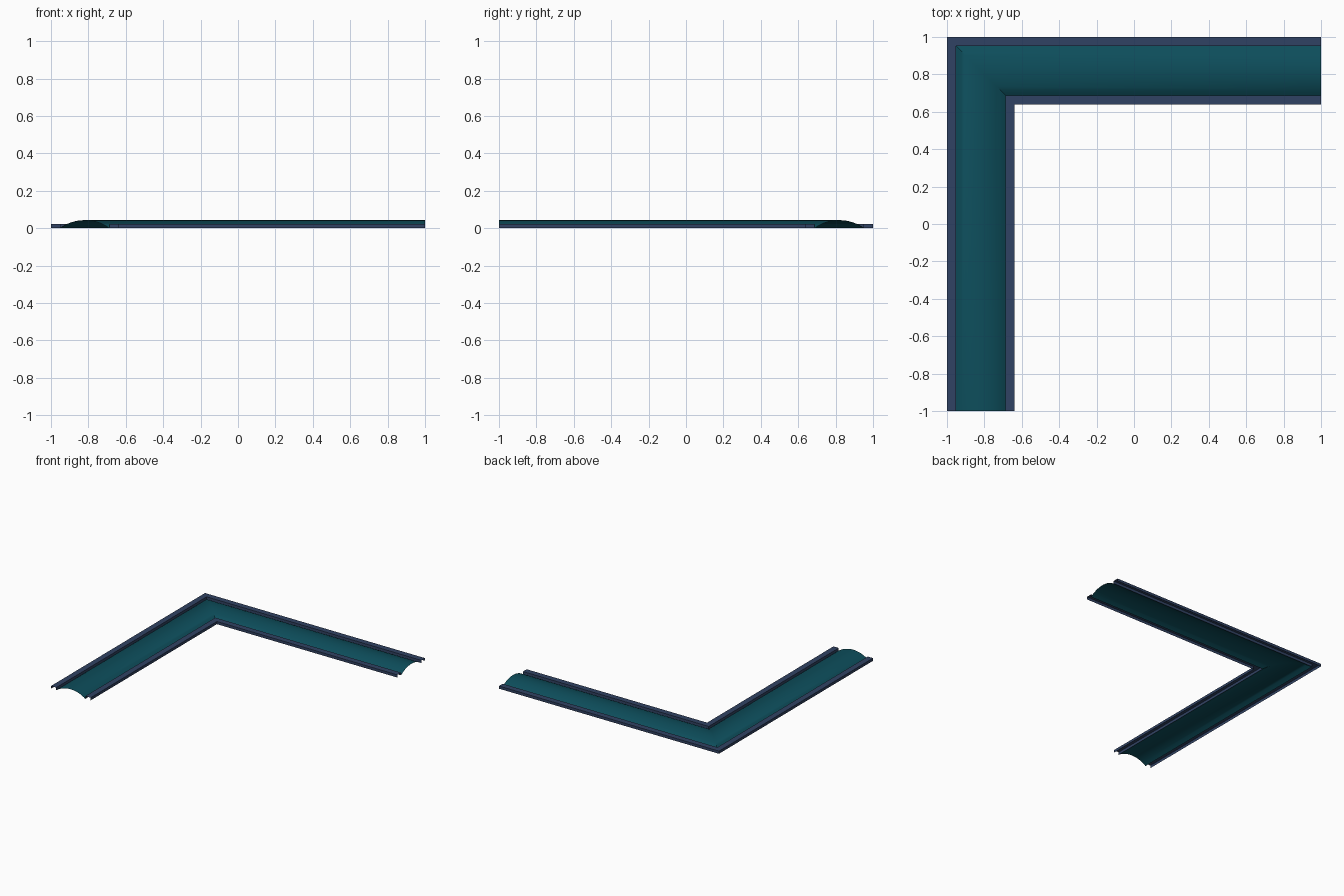
import bpy, math

if "Cube" in bpy.data.objects:
    bpy.data.objects.remove(bpy.data.objects["Cube"])


def material(name, rgb):
    m = bpy.data.materials.new(name)
    m.diffuse_color = (*rgb, 1)
    m.use_nodes = True
    m.node_tree.nodes["Principled BSDF"].inputs["Base Color"].default_value = m.diffuse_color
    return m


def sweep_corner(name, profile, mat):
    """Sweep (inset, height) points around the mitred L-shaped path."""
    verts, faces = [], []
    for d, z in profile:
        verts += [(-1 + d, -1, z), (-1 + d, 1 - d, z), (1, 1 - d, z)]
    for i in range(len(profile) - 1):
        for j in range(2):
            a, b = 3 * i + j, 3 * (i + 1) + j
            faces.append((a, b, b + 1, a + 1))
    mesh = bpy.data.meshes.new(name)
    mesh.from_pydata(verts, [], faces)
    mesh.materials.append(mat)
    ob = bpy.data.objects.new(name, mesh)
    bpy.context.collection.objects.link(ob)
    bpy.ops.object.select_all(action='DESELECT')
    ob.select_set(True)
    bpy.context.view_layer.objects.active = ob
    bpy.ops.object.shade_smooth_by_angle(angle=math.radians(30))
    return ob


navy = material("navy", (0.030, 0.055, 0.125))
teal = material("teal", (0.004, 0.075, 0.105))

WIDTH, RIM, RIM_H, DOME_H = 0.36, 0.048, 0.022, 0.043

# Edge rims: channels open underneath
for name, start in (("outer_rim", 0.0), ("inner_rim", WIDTH - RIM)):
    sweep_corner(name, [(start, 0), (start, RIM_H),
                        (start + RIM, RIM_H), (start + RIM, 0)], navy)

# Shallow domed centre: circular arc between the rims
half = WIDTH / 2 - RIM
radius = (half ** 2 + DOME_H ** 2) / (2 * DOME_H)
sweep = math.asin(half / radius)
N = 16
arc = []
for k in range(N + 1):
    t = -sweep + 2 * sweep * k / N
    arc.append((WIDTH / 2 + radius * math.sin(t),
                max(0, DOME_H - radius * (1 - math.cos(t)))))
sweep_corner("domed_centre", arc, teal)
